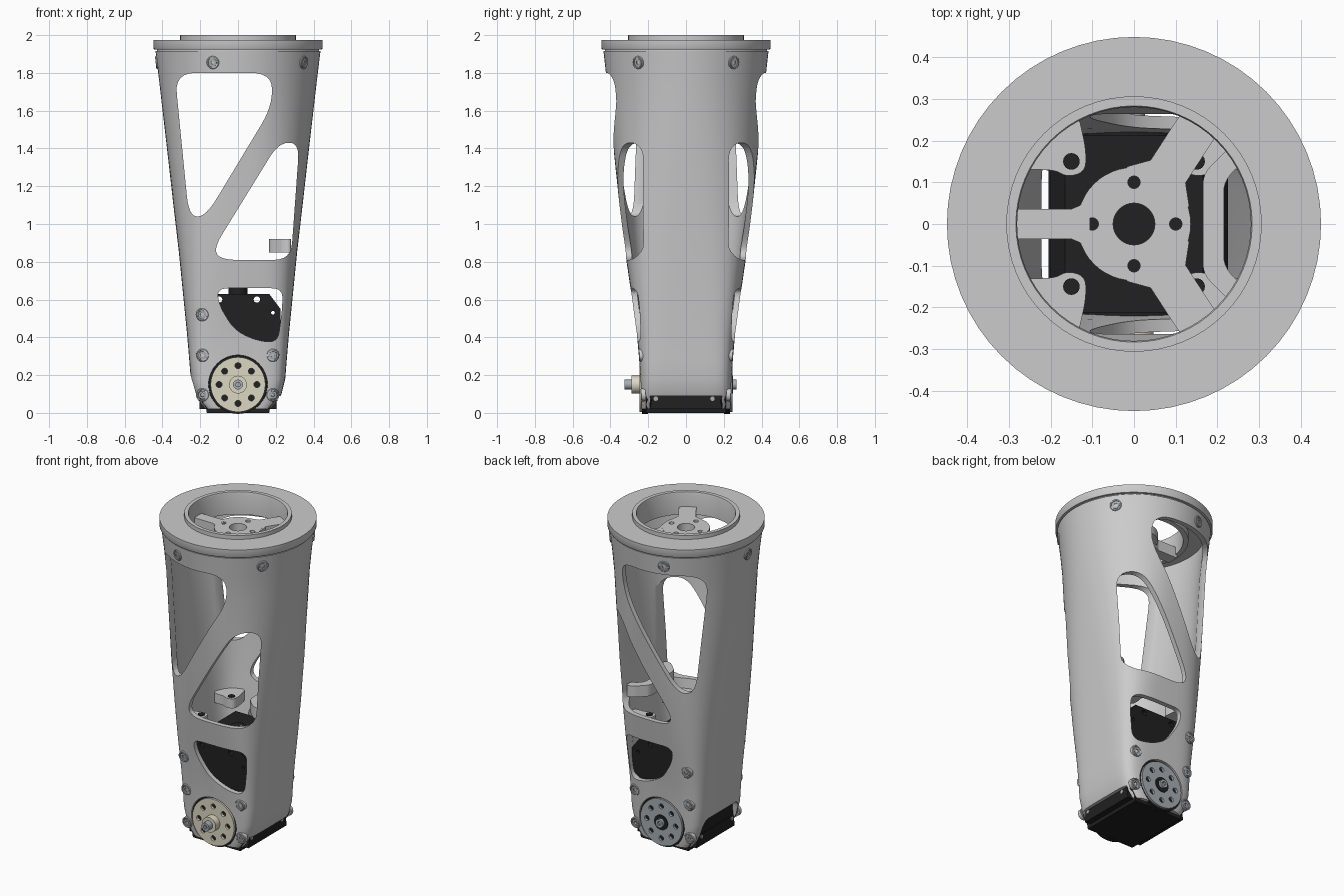
import bpy, bmesh, math
from mathutils import Vector

if "Cube" in bpy.data.objects:
    bpy.data.objects.remove(bpy.data.objects["Cube"])


def mat(name, col):
    m = bpy.data.materials.new(name)
    m.diffuse_color = (*col, 1)
    m.use_nodes = True
    m.node_tree.nodes["Principled BSDF"].inputs["Base Color"].default_value = m.diffuse_color
    return m


BLACK = mat("black_plastic", (0.015, 0.015, 0.015))
CREAM = mat("cream_plastic", (0.72, 0.68, 0.55))
STEEL = mat("steel", (0.38, 0.42, 0.46))


def finish(name, bm, m=None):
    bmesh.ops.recalc_face_normals(bm, faces=bm.faces[:])
    me = bpy.data.meshes.new(name)
    bm.to_mesh(me)
    bm.free()
    ob = bpy.data.objects.new(name, me)
    bpy.context.collection.objects.link(ob)
    if m:
        me.materials.append(m)
    return ob


def smooth(ob, angle=35):
    bpy.ops.object.select_all(action='DESELECT')
    ob.select_set(True)
    bpy.context.view_layer.objects.active = ob
    bpy.ops.object.shade_smooth_by_angle(angle=math.radians(angle))


def prism(name, pts, axis, lo, hi, m=None):
    """Extrude a 2D outline along an axis."""
    put = {'x': lambda p, d: (d, p[0], p[1]), 'y': lambda p, d: (p[0], d, p[1]),
           'z': lambda p, d: (p[0], p[1], d)}[axis]
    bm = bmesh.new()
    a = [bm.verts.new(put(p, lo)) for p in pts]
    b = [bm.verts.new(put(p, hi)) for p in pts]
    n = len(pts)
    bm.faces.new(a)
    bm.faces.new(b[::-1])
    for i in range(n):
        bm.faces.new((a[i], a[(i + 1) % n], b[(i + 1) % n], b[i]))
    return finish(name, bm, m)


def circ(cx, cy, r, n=32):
    return [(cx + r * math.cos(2 * math.pi * i / n), cy + r * math.sin(2 * math.pi * i / n)) for i in range(n)]


def rounded(pts, r, n=6):
    """Round polygon corners."""
    out, k = [], len(pts)
    for i in range(k):
        p, a, b = Vector(pts[i]), Vector(pts[i - 1]), Vector(pts[(i + 1) % k])
        s = p + (a - p).normalized() * min(r, (a - p).length * .48)
        e = p + (b - p).normalized() * min(r, (b - p).length * .48)
        for j in range(n + 1):
            t = j / n
            out.append(tuple(s * (1 - t) ** 2 + p * 2 * t * (1 - t) + e * t * t))
    return out


def loft(name, rings, m=None):
    """Closed loop of rings (a tube with thickness)."""
    bm = bmesh.new()
    vs = [[bm.verts.new(p) for p in ring] for ring in rings]
    n = len(rings[0])
    for k in range(len(vs)):
        a, b = vs[k], vs[(k + 1) % len(vs)]
        for i in range(n):
            bm.faces.new((a[i], a[(i + 1) % n], b[(i + 1) % n], b[i]))
    return finish(name, bm, m)


def lathe(name, prof, n=64):
    return loft(name, [[(x, y, z) for x, y in circ(0, 0, r, n)] for r, z in prof])


def cut(ob, cutters):
    for c in cutters:
        md = ob.modifiers.new("cut", 'BOOLEAN')
        md.operation, md.solver, md.object = 'DIFFERENCE', 'EXACT', c
        bpy.context.view_layer.objects.active = ob
        bpy.ops.object.modifier_apply(modifier=md.name)
        bpy.data.objects.remove(c)


# tapered shell: round at the top, boxy at the bottom (z, half x, half y, squareness)
SECT = [(.02, .18, .235, 6), (.05, .205, .238, 6), (.1, .23, .24, 6), (.18, .25, .243, 6),
        (.28, .258, .248, 5.5), (.42, .27, .26, 5), (.62, .29, .288, 4.2), (.85, .313, .322, 3.4),
        (1.1, .342, .352, 2.8), (1.4, .376, .384, 2.3), (1.65, .405, .406, 2.05),
        (1.78, .42, .422, 2), (1.917, .437, .437, 2)]


def section(z, a, b, n, off, seg=96):
    ring = []
    for i in range(seg):
        t = 2 * math.pi * i / seg
        c, s = math.cos(t), math.sin(t)
        ring.append(((a - off) * math.copysign(abs(c) ** (2 / n), c) if abs(c) > 1e-6 else 0,
                     (b - off) * math.copysign(abs(s) ** (2 / n), s) if abs(s) > 1e-6 else 0, z))
    return ring


shell = loft("link_shell", [section(*s, 0) for s in SECT] + [section(*s, .03) for s in SECT[::-1]])
upper = [(-.335, 1.8), (.18, 1.8), (.18, 1.62), (-.17, 1.04), (-.26, 1.04)]
lower = [(.325, 1.43), (.215, 1.43), (-.13, .87), (-.09, .81), (.28, .81)]
small = [(-.11, .66), (.235, .66), (.235, .56), (.21, .37), (.09, .385), (-.02, .44), (-.1, .57)]
cut(shell, [prism("c", rounded(upper, .11), 'y', -1, 1),
            prism("c", rounded(lower, .09), 'y', -1, 1),
            prism("c", rounded(small, .06), 'y', -1, 1),
            prism("c", circ(0, .15, .156, 48), 'y', -1, 1),
            prism("c", [(-.2, -.1), (.2, -.1), (.19, .09), (-.19, .09)], 'x', .02, 1),
            prism("c", rounded([(-.2, -.1), (.2, -.1), (.17, .2), (-.17, .2)], .05), 'x', -1, -.02)])
smooth(shell)

# top flange with raised collar
smooth(lathe("top_flange", [(.28, 1.86), (.31, 1.86), (.31, 1.925), (.445, 1.925), (.448, 1.93),
                            (.448, 1.975), (.306, 1.975), (.306, 2.0), (.283, 2.0), (.28, 1.99)]))
smooth(lathe("flange_seat", [(.3, 1.9), (.43, 1.9), (.43, 1.926), (.3, 1.926)]))

# three-armed hub inside the collar
hub = prism("hub_disc", circ(0, 0, .136, 48), 'z', 1.86, 1.91)
cut(hub, [prism("c", circ(0, 0, .05), 'z', 1, 3)] +
    [prism("c", circ(x, y, .015, 16), 'z', 1, 3) for x, y in ((.1, 0), (-.1, 0), (0, .1), (0, -.1))])
smooth(hub)
for name, ang, w0, w1 in (("left", 180, .055, .036), ("right_back", 57, .09, .05), ("right_front", -57, .09, .05)):
    c, s = math.cos(math.radians(ang)), math.sin(math.radians(ang))
    arm = [(.105, -w0), (.15, -w1), (.29, -w1), (.29, w1), (.15, w1), (.105, w0)]
    prism("hub_arm_" + name, [(c * u - s * v, s * u + c * v) for u, v in arm], 'z', 1.84, 1.908)
prism("hub_core_hole", circ(0, 0, .05), 'z', .63, .66, BLACK)

# inner handle-shaped bracket on the right wall
prism("inner_bracket", rounded([(.28, .2), (.235, .19), (.165, .12), (.165, -.12), (.235, -.19), (.28, -.2),
                                (.28, -.145), (.25, -.14), (.215, -.1), (.215, .1), (.25, .14), (.28, .145)], .025, 4),
      'z', .85, .92)

# mounting lugs in the four corners
for sx in (-1, 1):
    for sy in (-1, 1):
        lug = prism("mounting_lug", rounded([(sx * x, sy * y) for x, y in (
            (.27, .13), (.19, .13), (.16, .112), (.115, .125), (.115, .18), (.135, .27), (.2, .27), (.25, .24))], .03, 4),
            'z', .69, .75)
        prism("lug_screw", circ(sx * .15, sy * .15, .02, 16), 'z', .745, .754, BLACK)

# servo motor body
servo = prism("servo_body", [(-.165, 0), (.165, 0), (.17, .03), (.2, .07), (.215, .2), (.225, .37), (.225, .55),
                             (.165, .63), (-.165, .63), (-.2, .58), (-.2, .07), (-.17, .03)],
              'y', -.212, .212, BLACK)
cut(servo, [prism("c", circ(x, .6, .017, 16), 'y', -1, 1) for x in (-.1, .1)] +
    [prism("c", circ(.185, .53, .01, 12), 'y', -1, 1)])
for sx in (-1, 1):
    prism("servo_clip", [(-.19, .02), (.19, .02), (.18, .09), (-.18, .09)], 'x', sx * .14, sx * .205, BLACK)
    for y in (-.16, .14):
        prism("clip_screw", circ(y, .075, .012, 12), 'x', sx * .19, sx * .209, STEEL)

# servo output discs, front and back
for side, sy, m in (("front", -1, CREAM), ("back", 1, STEEL)):
    prism("disc_surround_" + side, circ(0, .15, .155, 48), 'y', sy * .2, sy * .232, BLACK)
    disc = prism("output_disc_" + side, circ(0, .15, .145, 48), 'y', sy * .22, sy * .246, m)
    cut(disc, [prism("c", circ(.1 * math.cos(k * math.pi / 4), .15 + .1 * math.sin(k * math.pi / 4), .016, 16),
                     'y', -1, 1) for k in range(8)])
    smooth(disc)
    boss = prism("disc_boss_" + side, circ(0, .15, .047), 'y', sy * .24, sy * (.288 if sy < 0 else .25),
                 m if sy < 0 else BLACK)
    smooth(boss)
    bolt = prism("centre_bolt_" + side, circ(0, .15, .026, 24), 'y', sy * .24, sy * (.325 if sy < 0 else .267), STEEL)
    cut(bolt, [prism("c", circ(0, .15, .013, 6), 'y', sy * (.305 if sy < 0 else .255), sy * .5)])
    smooth(bolt)


def screw(pos, normal):
    """Washer rim with a recessed socket screw, facing along normal."""
    rot = Vector(normal).to_track_quat('Z', 'Y')
    rim = lathe("screw_rim", [(.034, -.02), (.034, .003), (.031, .006), (.026, .006), (.026, -.02)], 24)
    head = lathe("screw_head", [(.022, -.02), (.022, .004), (.01, .004), (.01, -.02)], 18)
    head.data.materials.append(STEEL)
    for ob in (rim, head):
        ob.rotation_mode = 'QUATERNION'
        ob.rotation_quaternion = rot
        ob.location = pos
        smooth(ob)


# shell screws on both faces, then five around the top
for sy in (-1, 1):
    for x, z, y in ((-.19, .52, .266), (-.188, .305, .243), (.185, .305, .243), (-.188, .095, .233), (.185, .095, .233)):
        screw((x, sy * y, z), (0, sy, -.08))
for k in range(5):
    a = math.radians(36 + 72 * k)
    screw((.43 * math.cos(a), .43 * math.sin(a), 1.855), (math.cos(a), math.sin(a), -.11))
